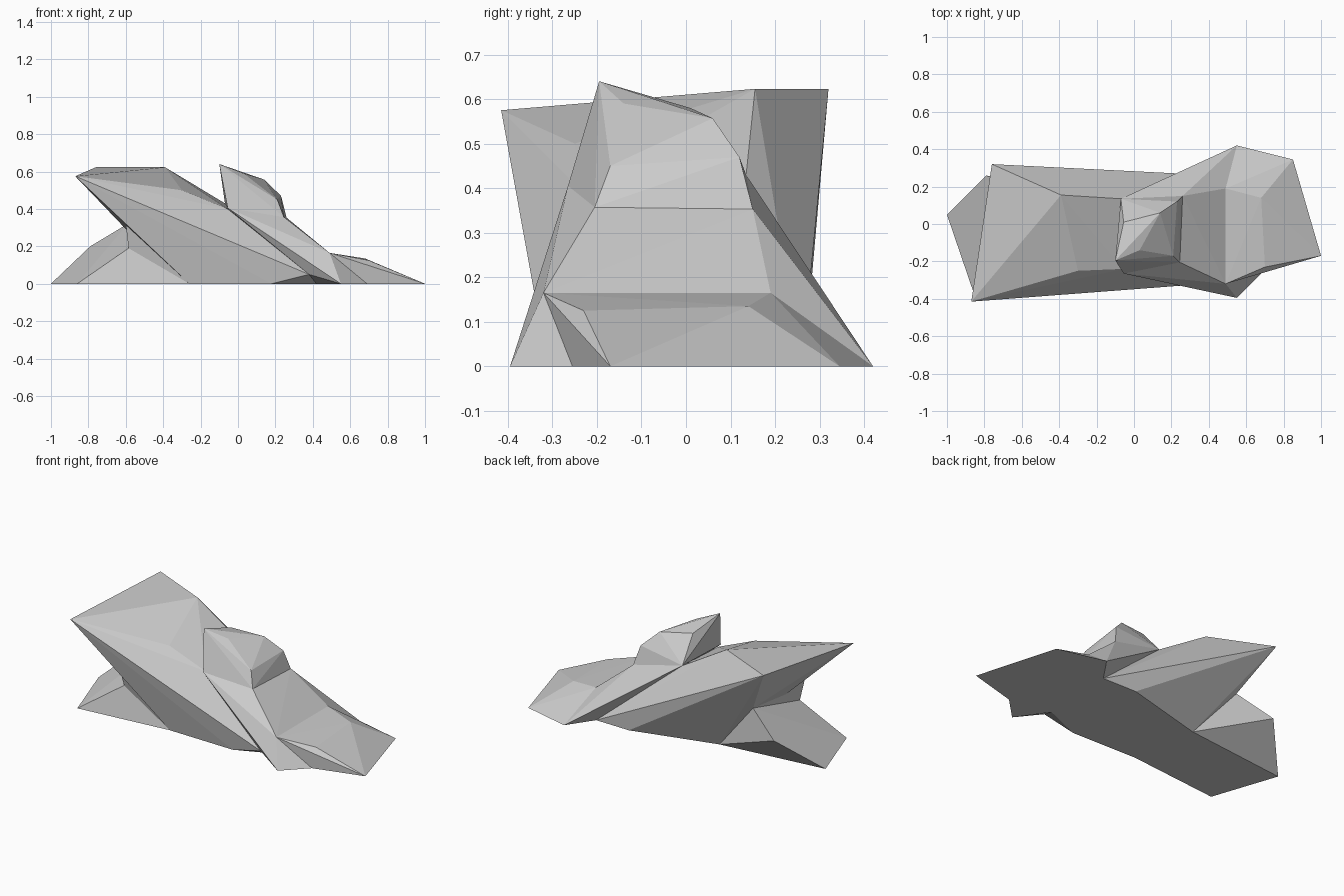
import bpy
import bmesh
import math

cube = bpy.data.objects.get("Cube")
if cube:
    bpy.data.objects.remove(cube, do_unlink=True)

# One plain stone colour
stone = bpy.data.materials.new("light_grey_stone")
stone.use_nodes = True
grey = (0.6, 0.6, 0.6, 1.0)
stone.diffuse_color = grey
shader = next(n for n in stone.node_tree.nodes if n.type == "BSDF_PRINCIPLED")
shader.inputs["Base Color"].default_value = grey
shader.inputs["Roughness"].default_value = 0.9


def chiselled_block(name, *corners):
    """Wrap the corners in a flat-faced convex block of stone."""
    bm = bmesh.new()
    for corner in corners:
        bm.verts.new(corner)
    result = bmesh.ops.convex_hull(bm, input=bm.verts[:])
    loose = [v for v in bm.verts if not v.link_faces]
    bmesh.ops.delete(bm, geom=loose, context="VERTS")
    bmesh.ops.dissolve_limit(bm, angle_limit=math.radians(1),
                             verts=bm.verts[:], edges=bm.edges[:])
    bmesh.ops.recalc_face_normals(bm, faces=bm.faces[:])
    mesh = bpy.data.meshes.new(name)
    bm.to_mesh(mesh)
    bm.free()
    mesh.materials.append(stone)
    block = bpy.data.objects.new(name, mesh)
    bpy.context.collection.objects.link(block)
    return block


# Corners shared where neighbouring blocks meet
neck_front = (-0.60, -0.32, 0.32)
neck_back = (-0.59, 0.18, 0.32)
heel_front = (-0.26, -0.30, 0)
heel_back = (-0.32, 0.125, 0)
foot_shoulder = (-0.585, -0.29, 0.19)
notch_top = (0.38, -0.32, 0.05)
notch_base = (0.42, -0.21, 0)
slab_toe = (0.44, 0.26, 0)
saddle_back = (-0.07, 0.135, 0.43)
saddle_front = (-0.055, -0.265, 0.405)
waist = [(0.245, -0.205, 0.357), (0.26, 0.15, 0.353)]
ledge = [(0.49, -0.32, 0.165), (0.49, 0.19, 0.165)]
skirt_back = (0.55, 0.42, 0)
skirt_front = (0.69, -0.255, 0)

# Leaning slab with its overhanging top plate
chiselled_block(
    "leaning_slab",
    (-0.87, -0.415, 0.575), (-0.76, 0.32, 0.623),
    (-0.39, 0.155, 0.623), (-0.30, -0.25, 0.50),
    saddle_back, (-0.055, -0.24, 0.40),
    neck_front, neck_back, heel_front, heel_back,
    (0.18, -0.31, 0), (0.21, 0.265, 0),
    notch_top, notch_base, slab_toe)

# Low foot under the overhang, and the neck joining it to the slab
chiselled_block(
    "low_foot",
    (-1.0, 0.05, 0), (-0.86, -0.36, 0), (-0.79, 0.26, 0.20),
    foot_shoulder, neck_back, heel_front, heel_back)
chiselled_block(
    "foot_neck",
    neck_front, neck_back, foot_shoulder, heel_front, heel_back)

# Pointed crest
chiselled_block(
    "crest",
    (-0.10, -0.195, 0.64), (-0.055, 0.01, 0.58),
    (0.03, -0.14, 0.59), (0.14, 0.06, 0.557),
    (0.21, -0.17, 0.45), (0.23, 0.12, 0.47),
    saddle_back, saddle_front, *waist)

# Sloping shoulder below the crest
chiselled_block(
    "sloping_shoulder",
    saddle_back, saddle_front, *waist, *ledge,
    (0.55, -0.395, 0), skirt_front, skirt_back,
    slab_toe, notch_top, notch_base)

# Shallow toe running out to the ground
chiselled_block(
    "shallow_toe",
    *ledge, (0.70, -0.23, 0.125), (0.68, 0.14, 0.135),
    skirt_front, (1.0, -0.17, 0), (0.92, 0.05, 0),
    (0.85, 0.345, 0), skirt_back)
